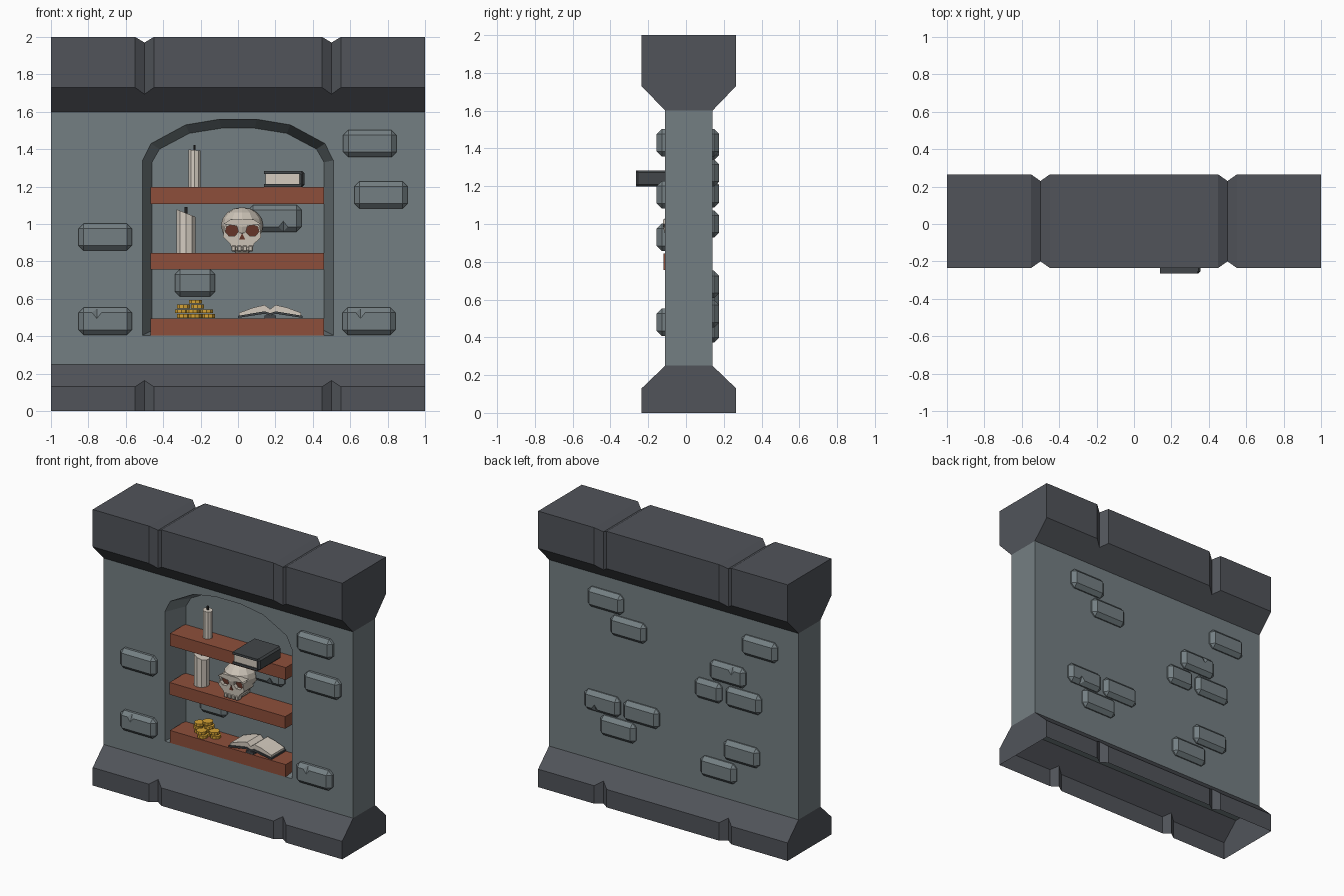
import bpy, bmesh, math
from mathutils import Matrix, Vector

if "Cube" in bpy.data.objects:
    bpy.data.objects.remove(bpy.data.objects["Cube"])


def mat(name, r, g, b):
    m = bpy.data.materials.new(name)
    m.diffuse_color = (r, g, b, 1)
    m.use_nodes = True
    m.node_tree.nodes["Principled BSDF"].inputs["Base Color"].default_value = m.diffuse_color
    return m


STONE = mat("wall stone", .175, .212, .226)
TRIM = mat("dark trim stone", .082, .088, .102)
WOOD = mat("red wood", .27, .078, .043)
WAX = mat("candle wax", .66, .60, .53)
BONE = mat("bone", .60, .545, .47)
SOCKET = mat("dark red socket", .13, .035, .022)
COVER = mat("book cover", .055, .062, .067)
PAGE = mat("paper", .66, .60, .52)
GOLD = mat("gold", .68, .37, .035)
BLACK = mat("wick", .03, .03, .03)


def finish(name, bm, m):
    bmesh.ops.recalc_face_normals(bm, faces=bm.faces)
    me = bpy.data.meshes.new(name)
    bm.to_mesh(me)
    bm.free()
    me.materials.append(m)
    ob = bpy.data.objects.new(name, me)
    bpy.context.collection.objects.link(ob)
    return ob


def loft(name, ring_a, ring_b, m):
    """Closed solid between two matching rings of 3D points."""
    bm = bmesh.new()
    a = [bm.verts.new(p) for p in ring_a]
    b = [bm.verts.new(p) for p in ring_b]
    n = len(a)
    for i in range(n):
        j = (i + 1) % n
        bm.faces.new((a[i], a[j], b[j], b[i]))
    bm.faces.new(a)
    bm.faces.new(b)
    return finish(name, bm, m)


def along_x(name, yz, m):
    return loft(name, [(-1, y, z) for y, z in yz], [(1, y, z) for y, z in yz], m)


def along_y(name, xz, y0, y1, m):
    return loft(name, [(x, y0, z) for x, z in xz], [(x, y1, z) for x, z in xz], m)


def box(name, x0, x1, y0, y1, z0, z1, m, bevel=0):
    bm = bmesh.new()
    size = Matrix.Diagonal((x1 - x0, y1 - y0, z1 - z0, 1))
    mid = Matrix.Translation(((x0 + x1) / 2, (y0 + y1) / 2, (z0 + z1) / 2))
    bmesh.ops.create_cube(bm, size=1, matrix=mid @ size)
    if bevel:
        bmesh.ops.bevel(bm, geom=bm.edges[:], offset=bevel, segments=1, affect='EDGES')
    return finish(name, bm, m)


def cyl(name, loc, rx, ry, h, n, m, turn=False, slope=0):
    """Cylinder centred at loc; turn lays it along y, slope shears the top in x."""
    bm = bmesh.new()
    bmesh.ops.create_cone(bm, cap_ends=True, segments=n, radius1=1, radius2=1, depth=h,
                          matrix=Matrix.Diagonal((rx, ry, 1, 1)))
    for v in bm.verts:
        if v.co.z > 0:
            v.co.z -= slope * v.co.x
    mx = Matrix.Translation(loc)
    if turn:
        mx = mx @ Matrix.Rotation(math.pi / 2, 4, 'X')
    bm.transform(mx)
    return finish(name, bm, m)


def ball(name, loc, size, u, v, m):
    bm = bmesh.new()
    bmesh.ops.create_uvsphere(bm, u_segments=u, v_segments=v, radius=1,
                              matrix=Matrix.Translation(loc) @ Matrix.Diagonal((*size, 1)))
    return finish(name, bm, m)


def cut(ob, cutter):
    mod = ob.modifiers.new("cut", 'BOOLEAN')
    mod.operation, mod.solver, mod.object = 'DIFFERENCE', 'EXACT', cutter
    bpy.context.view_layer.objects.active = ob
    bpy.ops.object.modifier_apply(modifier=mod.name)
    bpy.data.objects.remove(cutter)


# Wall, base and cap (y centre is .015)
YF, YB, F, B = -.11, .14, -.235, .265
wall = along_x("wall", [(YF, .25), (YB, .25), (YB, 1.6), (YF, 1.6)], STONE)
base = along_x("base", [(F, 0), (B, 0), (B, .13), (YB, .25), (YF, .25), (F, .13)], TRIM)
cap = along_x("cap", [(F, 2), (B, 2), (B, 1.73), (YB, 1.6), (YF, 1.6), (F, 1.73)], TRIM)

# V grooves that divide the trim into blocks
for x in (-.5, .5):
    for y in (F, B):
        cut(base, cyl("cutter", (x, y, 0), .05, .035, .9, 4, TRIM))
        cut(cap, cyl("cutter", (x, y, 2), .05, .035, .9, 4, TRIM))
    cut(cap, cyl("cutter", (x, 0, 2), .05, .03, 1, 4, TRIM, turn=True))

# The base is open underneath
bm = bmesh.new()
bm.from_mesh(base.data)
under = [f for f in bm.faces if all(v.co.z < .001 for v in f.verts)]
bmesh.ops.delete(bm, geom=under, context='FACES')
bm.to_mesh(base.data)
bm.free()

# Arched niche, narrowing to the back
BACK = .06
half_out = [(.51, .405), (.51, 1.34), (.465, 1.43), (.28, 1.53), (.1, 1.56)]
half_in = [(.46, .43), (.46, 1.33), (.42, 1.40), (.26, 1.485), (.09, 1.512)]
outer = half_out + [(-x, z) for x, z in reversed(half_out)]
inner = half_in + [(-x, z) for x, z in reversed(half_in)]
front = [(a + .2 * (a - c), YF - .2 * (BACK - YF), b + .2 * (b - d))
         for (a, b), (c, d) in zip(outer, inner)]
cut(wall, loft("cutter", front, [(x, BACK, z) for x, z in inner], STONE))


# Raised bricks: x, z, width, chip side (0 none, 1 top, -1 bottom)
def brick(x, z, w, chip, y, out):
    """Brick whose face stands at y; out is the direction it faces."""
    ys = sorted((y, y - out * .085))
    ob = box("brick", x - w / 2, x + w / 2, *ys, z - .0725, z + .0725, STONE, bevel=.027)
    if chip:
        cut(ob, ball("cutter", (x - .045 * chip, y, z + chip * .065), (.04, .022, .05), 4, 2, STONE))


for x, z, c in [(.705, 1.43, 0), (.765, 1.155, 0), (-.71, .93, 0), (-.71, .48, 1), (.70, .48, 1)]:
    brick(x, z, .285, c, -.155, -1)
brick(.197, 1.03, .285, -1, .02, -1)
brick(-.23, .685, .215, 0, .02, -1)
for x, z, w, c in [(.54, 1.43, .285, 0), (.357, 1.27, .285, 0), (-.695, 1.41, .285, 0),
                   (-.44, 1.16, .285, 1), (-.285, 1.0, .215, 0), (-.566, 1.0, .285, 0),
                   (.566, .68, .285, -1), (.253, .68, .285, 0), (.44, .525, .285, 0),
                   (-.55, .61, .285, 0), (-.365, .445, .285, 0)]:
    brick(x, z, w, c, .176, 1)

# Shelves
for z0, z1, y in [(.405, .495, -.112), (.757, .845, -.118), (1.108, 1.198, -.112)]:
    box("shelf", -.467, .461, y, BACK + .01, z0, z1, WOOD)

# Candles
cyl("tall_candle", (-.232, -.015, 1.295), .034, .034, .2, 10, WAX, slope=.1)
cyl("tall_wick", (-.232, -.015, 1.405), .007, .007, .035, 6, BLACK)
cyl("thick_candle", (-.278, -.02, .951), .053, .053, .215, 10, WAX, slope=.4)
cyl("thick_wick", (-.278, -.02, 1.07), .009, .009, .04, 6, BLACK)

# Closed book overhanging the top shelf
for z in (1.198, 1.268):
    box("book_cover", .14, .34, -.265, -.01, z, z + .016, COVER)
box("book_spine", .328, .356, -.265, -.01, 1.198, 1.284, COVER, bevel=.012)
box("book_pages", .148, .33, -.256, -.018, 1.21, 1.27, PAGE)

# Open book
CX = .172
pages = [(0, .545), (.03, .567), (.09, .553), (.166, .525), (.166, .51), (.03, .533), (0, .523)]
cover = [(0, .523), (.03, .533), (.173, .509), (.173, .498), (.03, .52), (0, .51)]
for s in (-1, 1):
    along_y("open_pages", [(CX + s * x, z) for x, z in pages], -.10, .05, PAGE)
    along_y("open_cover", [(CX + s * x, z) for x, z in cover], -.11, .057, COVER)
box("open_spine", CX - .03, CX + .03, -.11, .057, .495, .512, COVER)

# Coin stacks
for x, y, n in [(-.297, -.02, 3), (-.222, -.02, 4), (-.163, -.03, 2), (-.235, -.075, 2)]:
    for i in range(n):
        dx = .005 * (-1) ** i
        cyl("coin", (x + dx, y, .508 + .0255 * i), .036, .036, .019, 10, GOLD)

# Skull: cranium, cheeks, upper jaw, teeth, sockets
SX = .022
cranium = ball("skull_cranium", (SX, .005, .992), (.113, .128, .098), 12, 8, BONE)
face = along_y("skull_face", [(SX + x, z) for x, z in
               [(-.095, .985), (-.102, .93), (-.065, .895), (-.058, .875), (.058, .875),
                (.065, .895), (.102, .93), (.095, .985), (.06, 1.02), (-.06, 1.02)]],
               -.108, .0, BONE)
for s in (-1, 1):
    loc = (SX + s * .055, -.11, .965)
    for ob in (cranium, face):
        cut(ob, cyl("cutter", loc, .036, .032, .07, 7, BONE, turn=True))
    cyl("skull_socket", (loc[0], -.079, .965), .037, .033, .008, 7, SOCKET, turn=True)
along_y("skull_nose", [(SX - .016, .918), (SX + .016, .918), (SX, .95)], -.112, -.10, SOCKET)
for i in range(4):
    x = SX - .045 + i * .03
    box("skull_tooth", x - .012, x + .012, -.112, -.07, .853, .885, BONE, bevel=.004)
box("skull_underside", SX - .05, SX + .05, -.07, .05, .845, .92, BONE, bevel=.015)
along_y("skull_brow", [(SX - .1, 1.0), (SX, .985), (SX + .1, 1.0), (SX + .06, 1.025),
                       (SX - .06, 1.025)], -.122, -.03, BONE)
